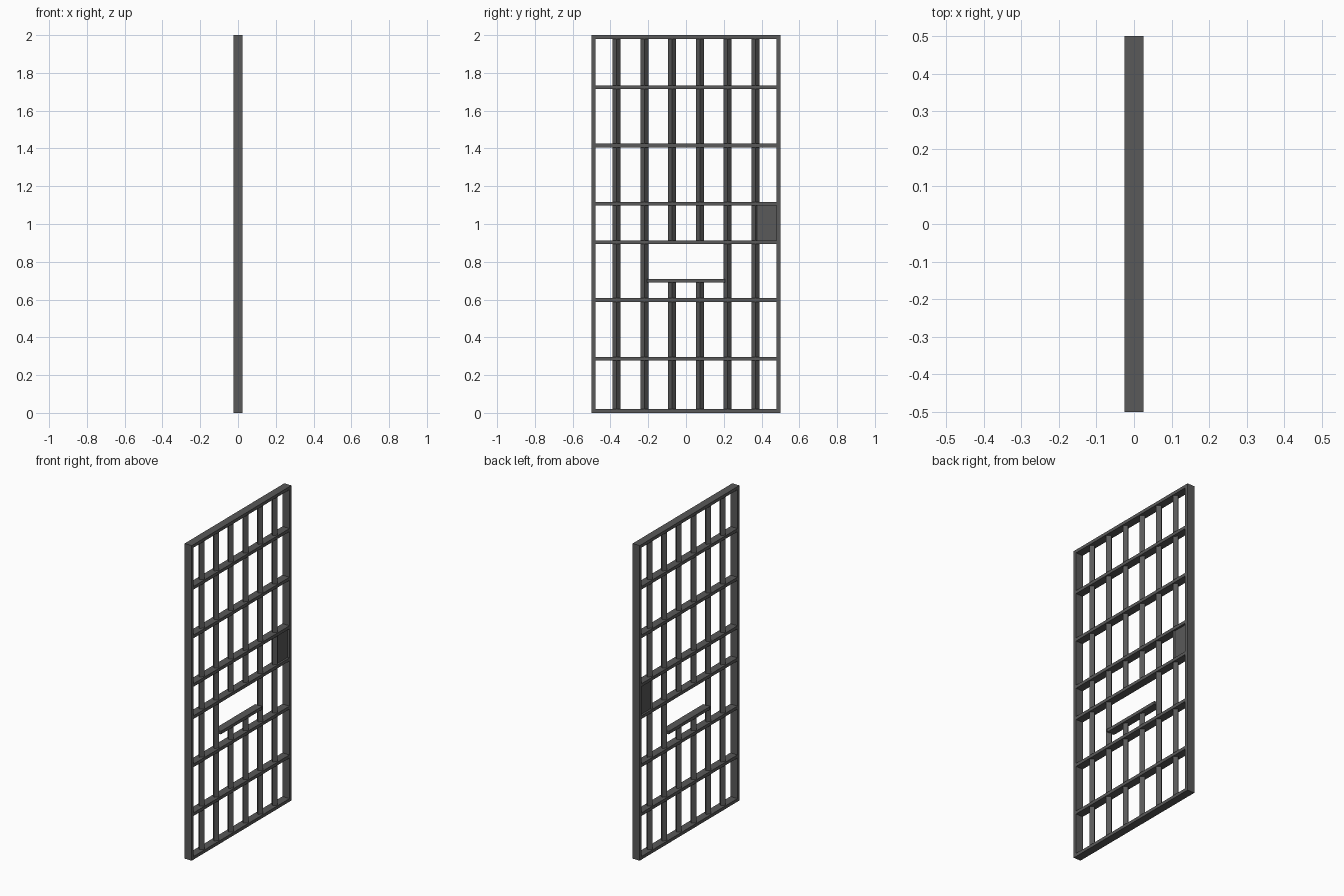
import bpy, bmesh, math

if "Cube" in bpy.data.objects:
    bpy.data.objects.remove(bpy.data.objects["Cube"])

# single dark iron colour
iron = bpy.data.materials.new("dark_iron")
iron.diffuse_color = (0.1, 0.1, 0.1, 1)
iron.use_nodes = True
iron.node_tree.nodes["Principled BSDF"].inputs["Base Color"].default_value = iron.diffuse_color


def make(name, bm):
    mesh = bpy.data.meshes.new(name)
    bm.to_mesh(mesh)
    bm.free()
    mesh.materials.append(iron)
    obj = bpy.data.objects.new(name, mesh)
    bpy.context.collection.objects.link(obj)
    return obj


def box(name, y0, y1, z0, z1, depth):
    bm = bmesh.new()
    bmesh.ops.create_cube(bm, size=1)
    bmesh.ops.scale(bm, vec=(depth, y1 - y0, z1 - z0), verts=bm.verts)
    bmesh.ops.translate(bm, vec=(0, (y0 + y1) / 2, (z0 + z1) / 2), verts=bm.verts)
    return make(name, bm)


def square_bar(name, y, z0, z1, radius=0.021):
    # square rod set corner-on to the door
    bm = bmesh.new()
    bmesh.ops.create_cone(bm, cap_ends=True, segments=4, radius1=radius,
                          radius2=radius, depth=z1 - z0)
    bmesh.ops.translate(bm, vec=(0, y, (z0 + z1) / 2), verts=bm.verts)
    return make(name, bm)


T, D = 0.02, 0.05

# outer frame
box("frame_left", -0.5, -0.5 + T, 0, 2, D)
box("frame_right", 0.5 - T, 0.5, 0, 2, D)
box("frame_bottom", -0.5 + T, 0.5 - T, 0, T, D)
box("frame_top", -0.5 + T, 0.5 - T, 2 - T, 2, D)

# flat cross bars
for z in (0.287, 0.597, 0.903, 1.107, 1.415, 1.724):
    box("cross_bar", -0.5 + T, 0.5 - T, z - T / 2, z + T / 2, D)

# ledge under the food slot
box("slot_ledge", -0.207, 0.207, 0.69, 0.71, D)

# upright bars, the middle pair broken by the slot
for side in (-1, 1):
    for y in (0.2205, 0.3675):
        square_bar("upright_bar", side * y, T, 2 - T)
    square_bar("lower_middle_bar", side * 0.0735, T, 0.69)
    square_bar("upper_middle_bar", side * 0.0735, 0.903, 2 - T)

# lock plate
box("lock_plate", 0.3675, 0.5 - T, 0.903, 1.107, 0.025)
